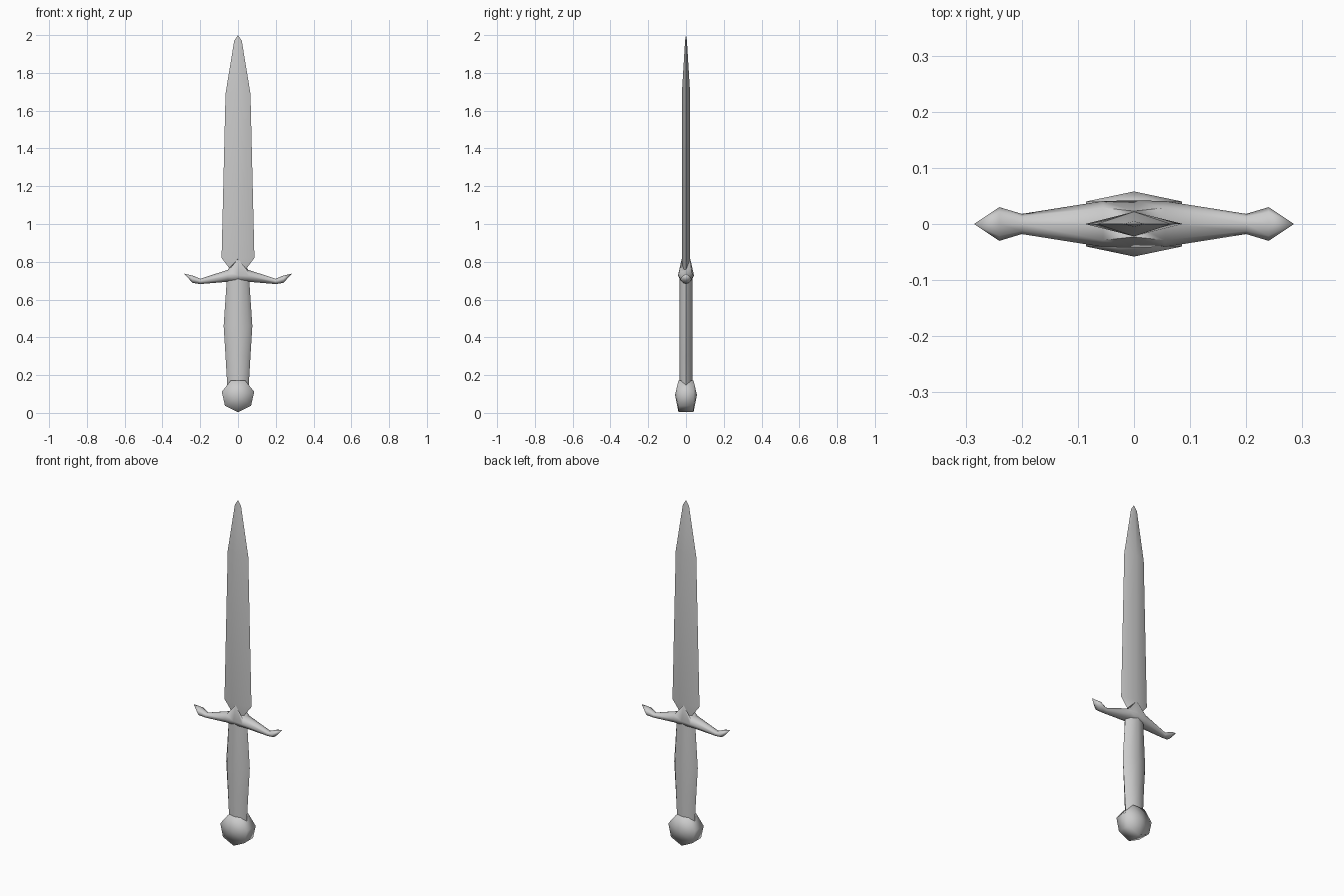
import bpy, bmesh, math

if "Cube" in bpy.data.objects:
    bpy.data.objects.remove(bpy.data.objects["Cube"])

steel = bpy.data.materials.new("grey_steel")
steel.diffuse_color = (0.6, 0.6, 0.6, 1)
steel.use_nodes = True
steel.node_tree.nodes["Principled BSDF"].inputs["Base Color"].default_value = steel.diffuse_color


def loft(name, rings, angle):
    """Skin rings of points; a ring holding one point closes to a tip."""
    bm = bmesh.new()
    rows = [[bm.verts.new(p) for p in ring] for ring in rings]
    for a, b in zip(rows, rows[1:]):
        n = max(len(a), len(b))
        for i in range(n):
            j = (i + 1) % n
            if len(a) == 1:
                bm.faces.new((a[0], b[j], b[i]))
            elif len(b) == 1:
                bm.faces.new((a[i], a[j], b[0]))
            else:
                bm.faces.new((a[i], a[j], b[j], b[i]))
    for end in (rows[0], rows[-1]):
        if len(end) > 2:
            bm.faces.new(end)
    bmesh.ops.recalc_face_normals(bm, faces=bm.faces)
    mesh = bpy.data.meshes.new(name)
    bm.to_mesh(mesh)
    bm.free()
    obj = bpy.data.objects.new(name, mesh)
    bpy.context.collection.objects.link(obj)
    mesh.materials.append(steel)
    bpy.ops.object.select_all(action='DESELECT')
    obj.select_set(True)
    bpy.context.view_layer.objects.active = obj
    bpy.ops.object.shade_smooth_by_angle(angle=math.radians(angle))
    return obj


def circle(n, start=0.0):
    return [(math.cos(start + math.tau * i / n), math.sin(start + math.tau * i / n))
            for i in range(n)]


# Blade: diamond section with a narrow heel and a tapered point
blade = [(0.73, 0.03, 0.022), (0.765, 0.045, 0.022), (0.82, 0.087, 0.022),
         (1.69, 0.066, 0.022), (1.97, 0.02, 0.005)]
loft("blade", [[(c * w, s * t, z) for c, s in circle(4)] for z, w, t in blade]
     + [[(0, 0, 2.0)]], 60)

# Grip: oval section, swelling in the middle
grip = [(0.13, 0.056, 0.034), (0.3, 0.066, 0.035), (0.46, 0.076, 0.035),
        (0.71, 0.059, 0.034)]
loft("grip", [[(c * w, s * t, z) for c, s in circle(8)] for z, w, t in grip], 60)

# Pommel: seven-sided disc with domed front and back
rim = [(0.088 * c, 0.092 + 0.088 * s) for c, s in circle(7, -math.pi / 2)]
loft("pommel", [[(0, -0.058, 0.095)]] + [[(x, y, z) for x, z in rim] for y in (-0.04, 0.04)]
     + [[(0, 0.058, 0.095)]], 80)

# Crossguard: mirrored arms with flared tips
arm = [(0.055, 0.694, 0.757, 0.041), (0.2, 0.682, 0.71, 0.018), (0.24, 0.688, 0.727, 0.03)]


def section(x, low, high, half):
    return [(x, half * c, (low + high) / 2 + (high - low) / 2 * s) for c, s in circle(8)]


# Twin peaks hug the blade at the middle of the guard
middle = section(0, 0.692, 0.765, 0.042)
middle[1] = (0, 0.023, 0.815)
middle[3] = (0, -0.023, 0.815)
left = [section(-x, a, b, h) for x, a, b, h in reversed(arm)]
right = [section(*s) for s in arm]
loft("crossguard", [[(-0.285, 0, 0.737)]] + left + [middle] + right + [[(0.285, 0, 0.737)]], 75)
